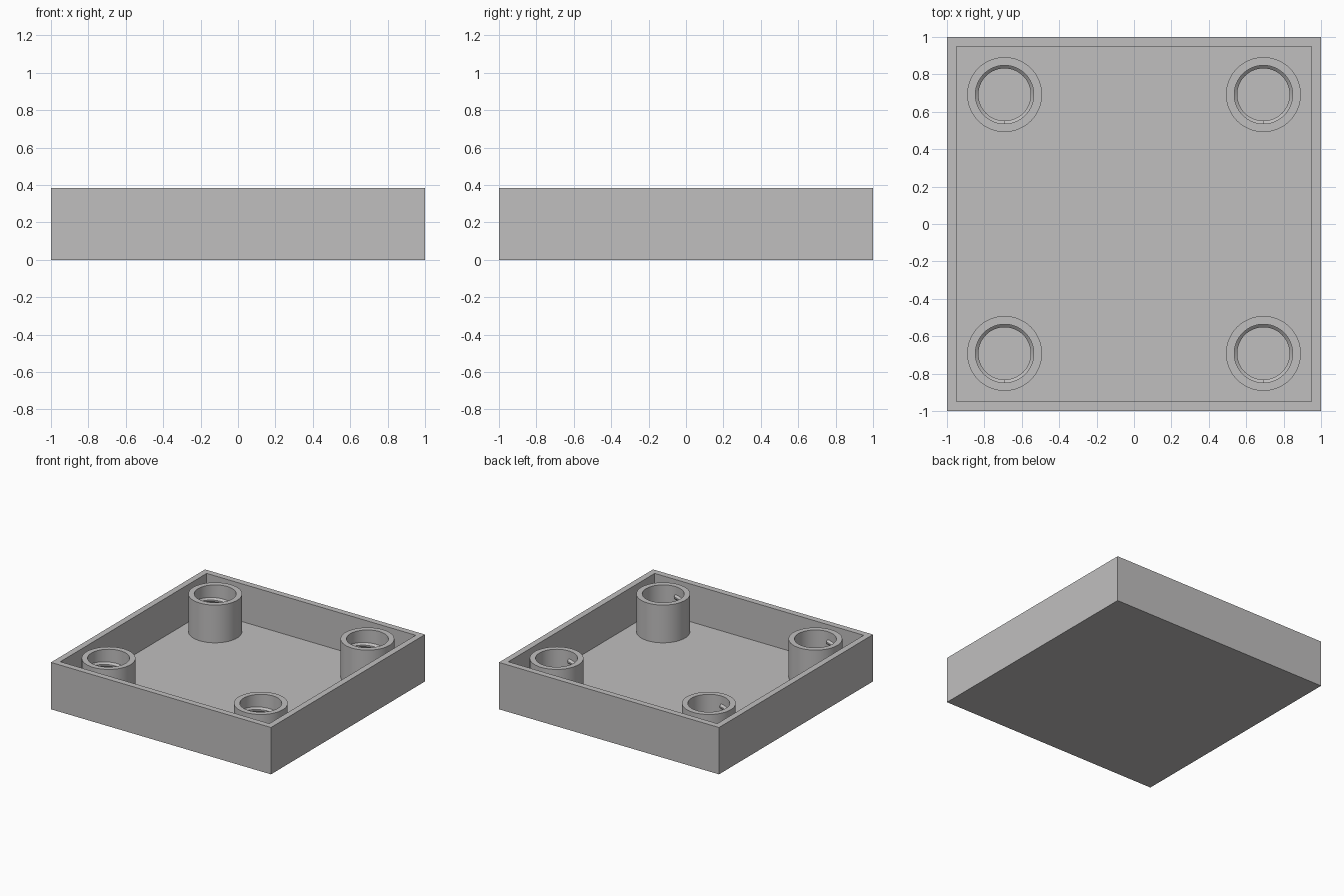
import bpy, bmesh, math

cube = bpy.data.objects.get("Cube")
if cube:
    bpy.data.objects.remove(cube, do_unlink=True)

HEIGHT, FLOOR, WALL = 0.385, 0.075, 0.071
POST_AT, POST_R, HOLE_R, CREST_R = 0.692, 0.20, 0.156, 0.14
THREAD_DEPTH, PITCH, TURNS = 0.085, 0.10, 2.0

grey = bpy.data.materials.new("light grey")
grey.diffuse_color = (0.53, 0.52, 0.52, 1)
grey.use_nodes = True
grey.node_tree.nodes["Principled BSDF"].inputs["Base Color"].default_value = (0.53, 0.52, 0.52, 1)


def finish(bm, name, location=(0, 0, 0), smooth=False):
    bmesh.ops.recalc_face_normals(bm, faces=bm.faces)
    mesh = bpy.data.meshes.new(name)
    bm.to_mesh(mesh)
    bm.free()
    mesh.materials.append(grey)
    obj = bpy.data.objects.new(name, mesh)
    obj.location = location
    bpy.context.collection.objects.link(obj)
    if smooth:
        bpy.ops.object.select_all(action='DESELECT')
        obj.select_set(True)
        bpy.context.view_layer.objects.active = obj
        bpy.ops.object.shade_smooth_by_angle(angle=math.radians(30))
    return obj


def bridge(bm, rings, closed_profile):
    """Join successive rows of vertices with quads."""
    for a, b in zip(rings, rings[1:]):
        n = len(a)
        for i in range(n if closed_profile else n - 1):
            j = (i + 1) % n
            bm.faces.new((a[i], a[j], b[j], b[i]))


def make_tray():
    bm = bmesh.new()
    bmesh.ops.create_cube(bm, size=1)
    for v in bm.verts:
        v.co = (v.co.x * 2, v.co.y * 2, (v.co.z + 0.5) * HEIGHT)
    # Sink the inset top face down to the floor level
    top = max(bm.faces, key=lambda f: f.calc_center_median().z)
    bmesh.ops.inset_region(bm, faces=[top], thickness=WALL)
    pocket = bmesh.ops.extrude_discrete_faces(bm, faces=[top])["faces"][0]
    for v in pocket.verts:
        v.co.z = FLOOR
    finish(bm, "tray")


def make_post(name, x, y, segments=64):
    # Hollow tube standing on the floor
    bm = bmesh.new()
    profile = [(POST_R, FLOOR), (POST_R, HEIGHT), (HOLE_R, HEIGHT), (HOLE_R, FLOOR)]
    rings = []
    for i in range(segments):
        a = math.tau * i / segments
        rings.append([bm.verts.new((r * math.cos(a), r * math.sin(a), z)) for r, z in profile])
    bridge(bm, rings + rings[:1], True)
    finish(bm, name, (x, y, 0), True)


def make_thread(name, x, y, steps=64):
    # Helical ridge inside the hole, starting at the front and winding down
    bm = bmesh.new()
    section = [(HOLE_R + 0.004, 0.024), (CREST_R, 0.006), (CREST_R, -0.006), (HOLE_R + 0.004, -0.024)]
    rows = []
    for i in range(int(steps * TURNS) + 1):
        turn = i / steps
        a = -math.pi / 2 - math.tau * turn
        z0 = HEIGHT - THREAD_DEPTH - PITCH * turn
        rows.append([bm.verts.new((r * math.cos(a), r * math.sin(a), z0 + dz)) for r, dz in section])
    bridge(bm, rows, True)
    bm.faces.new(rows[0])
    bm.faces.new(rows[-1])
    finish(bm, name, (x, y, 0), True)


make_tray()
for sy, end in ((-1, "front"), (1, "back")):
    for sx, side in ((-1, "right"), (1, "left")):
        make_post(f"{end}_{side}_post", sx * POST_AT, sy * POST_AT)
        make_thread(f"{end}_{side}_thread", sx * POST_AT, sy * POST_AT)
